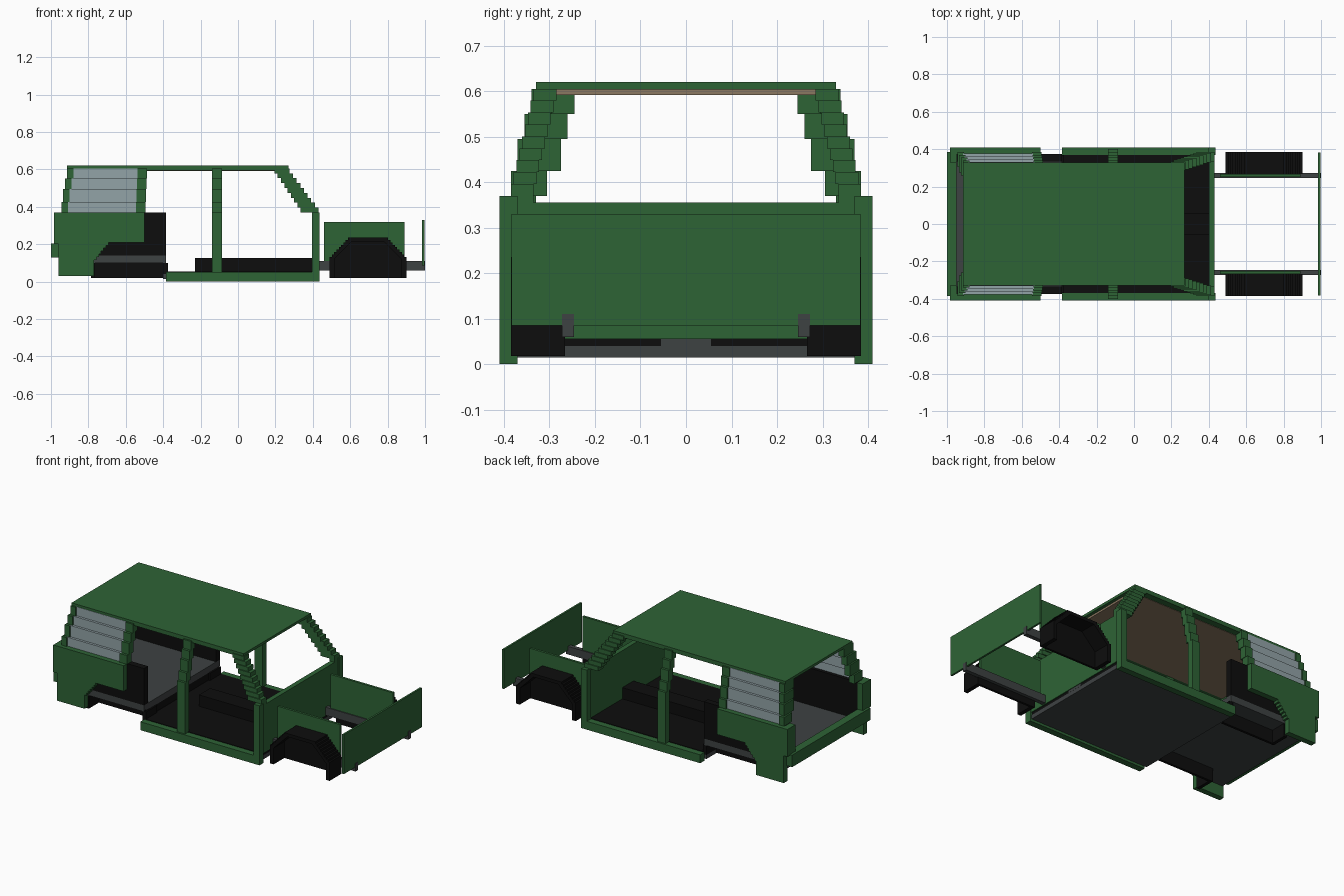
import bpy
import bmesh
from mathutils import Vector

cube = bpy.data.objects.get("Cube")
if cube:
    bpy.data.objects.remove(cube)


def material(name, rgb):
    m = bpy.data.materials.new(name)
    m.use_nodes = True
    m.diffuse_color = (*rgb, 1)
    bsdf = m.node_tree.nodes["Principled BSDF"]
    bsdf.inputs["Base Color"].default_value = (*rgb, 1)
    bsdf.inputs["Roughness"].default_value = 0.8
    return m


GREEN = material("body green", (0.027, 0.125, 0.036))
BLACK = material("trim black", (0.004, 0.004, 0.004))
GREY = material("chassis grey", (0.048, 0.054, 0.055))
GLASS = material("pale glass", (0.29, 0.37, 0.39))
TAN = material("lining tan", (0.26, 0.19, 0.12))


def add_prism(bm, pts, y0, y1):
    """Extrude an x/z outline from y0 to y1."""
    near = [bm.verts.new((x, y0, z)) for x, z in pts]
    far = [bm.verts.new((x, y1, z)) for x, z in pts]
    bm.faces.new(near)
    bm.faces.new(far[::-1])
    for i in range(len(pts)):
        j = (i + 1) % len(pts)
        bm.faces.new((near[j], near[i], far[i], far[j]))


def build(name, mat, prisms, mirror=False):
    """One object from (outline, y0, y1) prisms, optionally on both sides."""
    bm = bmesh.new()
    for pts, y0, y1 in prisms:
        add_prism(bm, pts, y0, y1)
        if mirror:
            add_prism(bm, pts, -y1, -y0)
    bmesh.ops.recalc_face_normals(bm, faces=bm.faces)
    me = bpy.data.meshes.new(name)
    bm.to_mesh(me)
    bm.free()
    me.materials.append(mat)
    ob = bpy.data.objects.new(name, me)
    bpy.context.collection.objects.link(ob)
    return ob


def rect(x0, x1, z0, z1):
    return [(x0, z0), (x1, z0), (x1, z1), (x0, z1)]


def box(name, mat, x, y, z, mirror=False):
    return build(name, mat, [(rect(*x, *z), *y)], mirror)


def stairs(a, b, n):
    """Stepped line from a to b, rising first."""
    pts = []
    for i in range(n):
        p = Vector(a).lerp(Vector(b), i / n)
        q = Vector(a).lerp(Vector(b), (i + 1) / n)
        pts += [(p.x, p.y), (p.x, q.y)]
    return pts + [tuple(b)]


# Roof and lining
box("roof", GREEN, (-0.915, 0.27), (-0.33, 0.33), (0.604, 0.62))
box("roof_lining", TAN, (-0.88, 0.25), (-0.29, 0.29), (0.592, 0.604))
box("roof_side_rail", GREEN, (-0.9, 0.25), (0.29, 0.33), (0.594, 0.604), True)

# Stepped upper body: height bands and their outer half widths
LEVELS = [0.37, 0.425, 0.495, 0.55, 0.605]
OUTER = [0.385, 0.37, 0.355, 0.34]
INNER = [0.305, 0.275, 0.26, 0.245]
glass, c_pillar, d_pillar, b_pillar = [], [], [], []
for i, out in enumerate(OUTER):
    z0, z1 = LEVELS[i], LEVELS[i + 1]
    back = -0.945 + 0.01 * i
    front = -0.54 + 0.003 * i
    glass.append((rect(back + 0.03, front, z0, z1), out - 0.03, out - 0.008))
    c_pillar.append((rect(front - 0.005, front + 0.045, z0, z1), out - 0.045, out))
    d_pillar.append((rect(back, back + 0.035, z0, z1), INNER[i], out))
    b_pillar.append((rect(-0.14, -0.085, z0, z1), out - 0.04, out))
b_pillar.append((rect(-0.14, -0.085, 0.05, 0.37), 0.36, 0.4))
build("side_glass", GLASS, glass, True)
build("rear_side_pillar", GREEN, c_pillar, True)
build("rear_corner_pillar", GREEN, d_pillar, True)
build("door_pillar", GREEN, b_pillar, True)

# Raked windscreen pillars
STEPS = 9
a_pillar = []
for i in range(STEPS):
    t = i / (STEPS - 1)
    z0 = 0.37 + 0.235 * i / STEPS
    out = 0.385 - 0.05 * t
    x0, x1 = 0.335 - 0.14 * t, 0.43 - 0.155 * t
    a_pillar.append((rect(x0, x1, z0, z0 + 0.235 / STEPS), out - 0.05, out))
build("windscreen_pillar", GREEN, a_pillar, True)

# Bulkhead, door posts and sills
box("bulkhead", GREEN, (0.4, 0.43), (-0.375, 0.375), (0.055, 0.355))
box("front_door_post", GREEN, (0.395, 0.435), (0.37, 0.41), (0, 0.37), True)
box("pillar_foot", GREEN, (0.395, 0.43), (0.335, 0.385), (0.355, 0.385), True)
box("sill", GREEN, (-0.385, 0.435), (0.37, 0.41), (0, 0.052), True)

# Rear quarters with a stepped wheel opening
quarter = [(-0.5, 0.37), (-0.985, 0.37), (-0.985, 0.2), (-0.96, 0.2),
           (-0.96, 0.03), (-0.77, 0.03)]
quarter += stairs((-0.77, 0.1), (-0.68, 0.21), 7) + [(-0.5, 0.21)]
build("rear_quarter", GREEN, [(quarter, 0.375, 0.41)], True)
box("rear_corner", GREEN, (-0.985, -0.95), (0.33, 0.38), (0.13, 0.37), True)
box("rear_beam", GREEN, (-1, -0.95), (-0.385, 0.385), (0.13, 0.205))
box("inner_quarter", BLACK, (-0.95, -0.385), (0.335, 0.374), (0.14, 0.369), True)

# Floors and tunnel
box("front_floor", GREY, (-0.4, 0.425), (-0.37, 0.37), (0.015, 0.04))
box("front_carpet", BLACK, (-0.4, 0.424), (-0.37, 0.37), (0.04, 0.055))
box("tunnel_base", GREY, (0.4, 0.426), (-0.055, 0.055), (0.04, 0.055))
box("tunnel", BLACK, (-0.23, 0.4), (-0.055, 0.055), (0.055, 0.125))
box("rear_floor", GREY, (-0.95, -0.385), (-0.374, 0.374), (0.1, 0.14))
box("floor_step", BLACK, (-0.4, -0.385), (-0.37, 0.37), (0.04, 0.139))

# Wheel housings: arched shell closed on the inner side
side = stairs((0, 0.12), (0.11, 0.235), 9)
right = [(0.41 - x, z) for x, z in reversed(side)]
arch = [(0, 0.018)] + side + right + [(0.41, 0.018)]
hollow = [(0.385, 0.018), (0.385, 0.12), (0.29, 0.215),
          (0.12, 0.215), (0.025, 0.12), (0.025, 0.018)]


def shift(pts, dx):
    return [(x + dx, z) for x, z in pts]


build("front_wheel_housing", BLACK,
      [(shift(arch + hollow, 0.49), 0.28, 0.385), (shift(arch, 0.49), 0.266, 0.28)], True)
low = rect(-0.785, -0.375, 0.018, 0.1)
build("rear_wheel_housing", BLACK,
      [(low, 0.26, 0.275), (rect(-0.785, -0.765, 0.018, 0.1), 0.275, 0.374),
       (rect(-0.395, -0.375, 0.018, 0.1), 0.275, 0.369)], True)

# Engine bay
box("chassis_rail", GREY, (0.43, 1), (0.246, 0.272), (0.06, 0.11), True)
box("inner_wing", GREEN, (0.46, 0.89), (0.252, 0.267), (0.085, 0.32), True)
box("front_panel", GREEN, (0.985, 0.997), (-0.383, 0.383), (0.085, 0.33))
